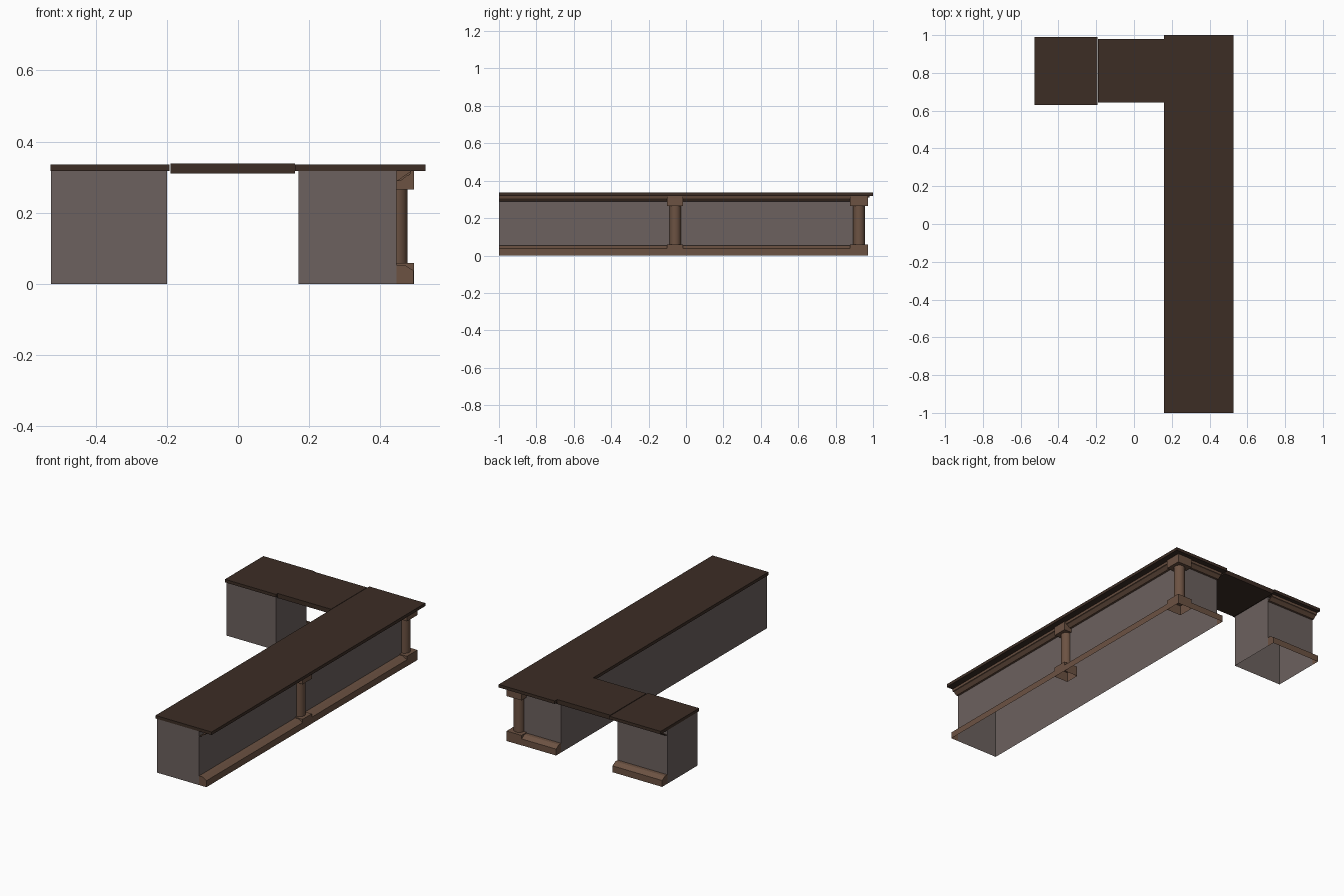
import bpy, bmesh
from mathutils import Matrix, Vector

if "Cube" in bpy.data.objects:
    bpy.data.objects.remove(bpy.data.objects["Cube"])


def material(name, rgb):
    m = bpy.data.materials.new(name)
    m.diffuse_color = (*rgb, 1)
    m.use_nodes = True
    m.node_tree.nodes["Principled BSDF"].inputs["Base Color"].default_value = m.diffuse_color
    return m


DARK = material("dark_wood", (0.045, 0.026, 0.018))
WOOD = material("trim_wood", (0.150, 0.085, 0.055))
PANEL = material("panel_grey", (0.150, 0.120, 0.113))


def finish(name, bm, mat):
    bmesh.ops.remove_doubles(bm, verts=bm.verts, dist=1e-5)
    bmesh.ops.recalc_face_normals(bm, faces=bm.faces)
    me = bpy.data.meshes.new(name)
    bm.to_mesh(me)
    bm.free()
    me.materials.append(mat)
    ob = bpy.data.objects.new(name, me)
    bpy.context.collection.objects.link(ob)
    return ob


def box(name, lo, hi, mat, open_bottom=False):
    bm = bmesh.new()
    lo, hi = Vector(lo), Vector(hi)
    bmesh.ops.create_cube(bm, size=1, matrix=Matrix.Translation((lo + hi) / 2)
                          @ Matrix.Diagonal((*(hi - lo), 1)))
    if open_bottom:
        bmesh.ops.delete(bm, geom=[f for f in bm.faces if f.normal.z < -0.9],
                         context='FACES_ONLY')
    return finish(name, bm, mat)


def walls(name, segments, mat):
    # each segment is an upright sheet: start xy, end xy, bottom z
    bm = bmesh.new()
    for a, b, z in segments:
        bm.faces.new([bm.verts.new(p) for p in
                      ((*a, z), (*b, z), (*b, TOP), (*a, TOP))])
    return finish(name, bm, mat)


def moulding(name, profile, path, mat):
    # sweep (offset, z) profile along path of ((x, y), (outward dx, dy))
    bm = bmesh.new()
    rows = [[bm.verts.new((p[0] + d[0] * o, p[1] + d[1] * o, z))
             for o, z in profile] for p, d in path]
    for r, s in zip(rows, rows[1:]):
        for i in range(len(profile) - 1):
            bm.faces.new((r[i], s[i], s[i + 1], r[i + 1]))
    # close both ends
    for (p, d), row in ((path[0], rows[0]), (path[-1], rows[-1])):
        foot = bm.verts.new((*p, profile[0][1]))
        bm.faces.new(row + [foot])
    return finish(name, bm, mat)


TOP = 0.318          # underside of the worktops
FX, BY = 0.445, 0.925  # outer faces of the panelling
LX = 0.17            # inner face of the long counter
PLINTH = [(0.048, 0), (0.048, 0.038), (0.022, 0.054), (0, 0.054)]
CORNICE = [(0, 0.289), (0.012, 0.289), (0.03, 0.304), (0.038, 0.306), (0.042, TOP)]
PZ = PLINTH[-1][1]

# worktops and lift-up flap
box("long_worktop", (0.16, -1, TOP), (0.527, 1, 0.336), DARK)
box("short_worktop", (-0.527, 0.63, TOP), (-0.192, 0.99, 0.336), DARK)
box("flap", (-0.19, 0.642, 0.311), (0.16, 0.98, 0.338), DARK)

# counter bodies, open underneath
walls("long_body", [((LX, -1), (FX, -1), 0), ((LX, -1), (LX, BY), 0),
                    ((FX, -1), (FX, BY), PZ), ((FX, BY), (LX, BY), PZ)], PANEL)
walls("short_body", [((-0.525, 0.64), (-0.2, 0.64), 0), ((-0.525, 0.64), (-0.525, BY), 0),
                     ((-0.2, 0.64), (-0.2, BY), 0), ((-0.525, BY), (-0.2, BY), PZ)], PANEL)

# plinth and cornice mouldings
paths = {
    "long": [((FX, -1), (1, 0)), ((FX, BY), (1, 1)), ((LX, BY), (0, 1))],
    "short": [((-0.2, BY), (0, 1)), ((-0.525, BY), (0, 1))],
}
for part, path in paths.items():
    moulding(part + "_plinth", PLINTH, path, WOOD)
    moulding(part + "_cornice", CORNICE, path, WOOD)

# columns with base and cap blocks
for part, cy, h in (("middle", -0.058, 0.043), ("corner", BY, 0.049)):
    lo, hi = (FX - h, cy - h), (FX + 0.049, cy + h)
    box(part + "_column_base", (*lo, 0), (*hi, 0.059), WOOD, open_bottom=True)
    box(part + "_column_cap", (*lo, 0.266), (*hi, TOP), WOOD)
    bm = bmesh.new()
    bmesh.ops.create_cone(bm, cap_ends=False, segments=16, radius1=0.031, radius2=0.031,
                          depth=0.207, matrix=Matrix.Translation((FX, cy, 0.1625)))
    col = finish(part + "_column", bm, WOOD)
    for f in col.data.polygons:
        f.use_smooth = True
